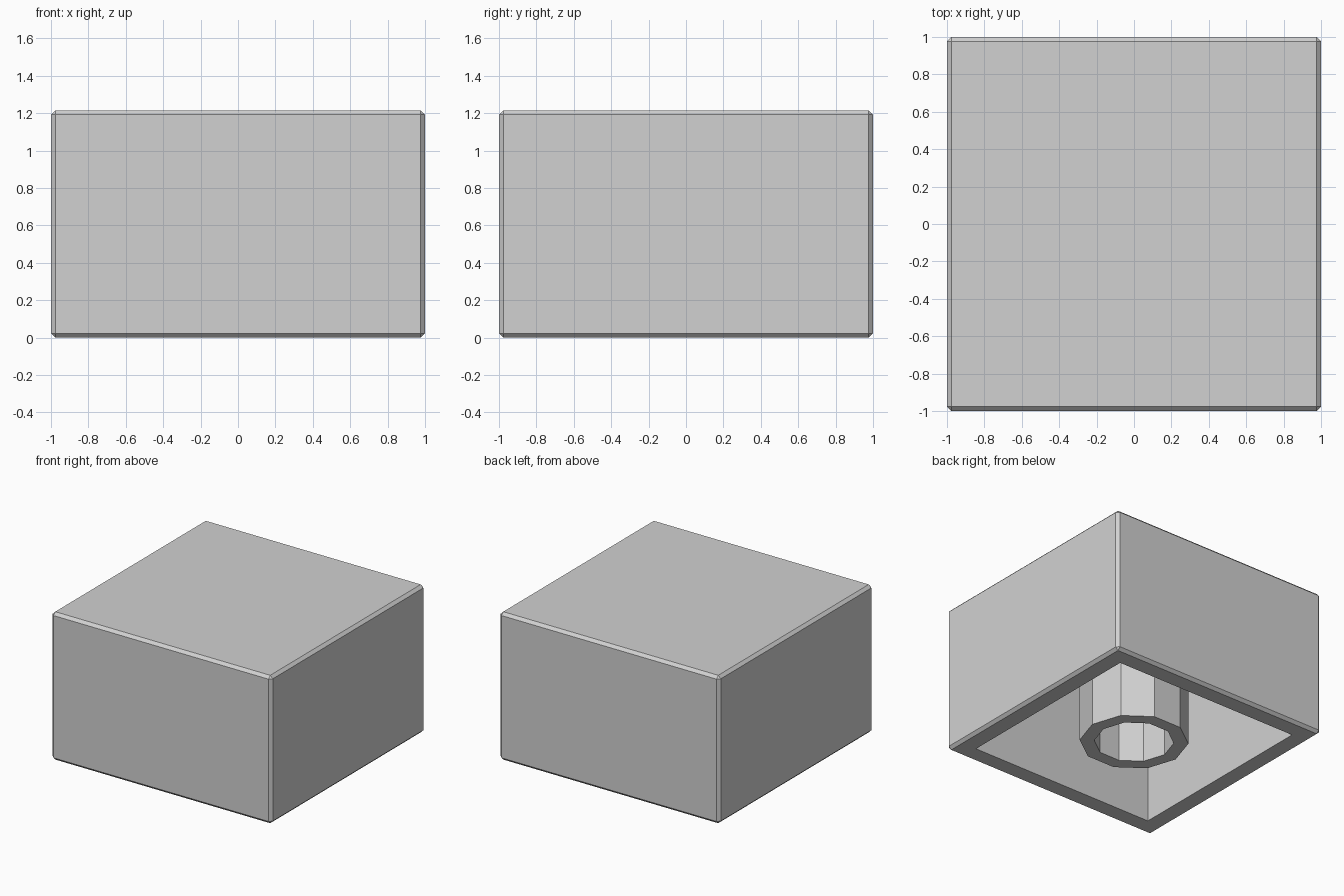
import bpy
import bmesh
from mathutils import Matrix

default_cube = bpy.data.objects.get("Cube")
if default_cube:
    bpy.data.objects.remove(default_cube, do_unlink=True)

WIDTH, HEIGHT = 2.0, 1.215
CHAMFER = 0.023
INNER_HALF = 0.845
CEILING = 1.06
TUBE_OUTER, TUBE_INNER, TUBE_SIDES = 0.41, 0.30, 10

# Single plastic colour
grey = bpy.data.materials.new("light_grey")
grey.use_nodes = True
colour = (0.64, 0.64, 0.64, 1.0)
grey.diffuse_color = colour
grey.node_tree.nodes["Principled BSDF"].inputs["Base Color"].default_value = colour


def add_object(name, bm):
    bmesh.ops.recalc_face_normals(bm, faces=bm.faces)
    mesh = bpy.data.meshes.new(name)
    bm.to_mesh(mesh)
    bm.free()
    mesh.materials.append(grey)
    obj = bpy.data.objects.new(name, mesh)
    bpy.context.collection.objects.link(obj)
    return obj


# Shell: chamfered block, hollowed from the underside
bm = bmesh.new()
bmesh.ops.create_cube(bm, size=1)
bmesh.ops.scale(bm, vec=(WIDTH, WIDTH, HEIGHT), verts=bm.verts)
bmesh.ops.translate(bm, vec=(0, 0, HEIGHT / 2), verts=bm.verts)
bmesh.ops.bevel(bm, geom=bm.edges[:], offset=CHAMFER, segments=1,
                affect='EDGES', profile=0.5)
underside = min(bm.faces, key=lambda f: f.calc_center_median().z)
bmesh.ops.inset_region(bm, faces=[underside], use_even_offset=True,
                       thickness=WIDTH / 2 - CHAMFER - INNER_HALF)
cavity = bmesh.ops.extrude_face_region(bm, geom=[underside])
cavity_verts = [g for g in cavity["geom"] if isinstance(g, bmesh.types.BMVert)]
bmesh.ops.translate(bm, vec=(0, 0, CEILING), verts=cavity_verts)
if underside.is_valid:
    bmesh.ops.delete(bm, geom=[underside], context='FACES_ONLY')
add_object("brick_shell", bm)


# Centre tube: faceted ring reaching from the base to the ceiling
def ring(bm, radius, z):
    step = Matrix.Rotation(6.283185 / TUBE_SIDES, 3, 'Z')
    verts = [bm.verts.new((radius, 0, z))]
    for _ in range(TUBE_SIDES - 1):
        verts.append(bm.verts.new(step @ verts[-1].co))
    return verts


bm = bmesh.new()
loops = [ring(bm, r, z) for r, z in ((TUBE_OUTER, 0), (TUBE_OUTER, CEILING),
                                     (TUBE_INNER, CEILING), (TUBE_INNER, 0))]
for k, loop in enumerate(loops):
    other = loops[(k + 1) % len(loops)]
    for i in range(TUBE_SIDES):
        j = (i + 1) % TUBE_SIDES
        bm.faces.new((loop[i], loop[j], other[j], other[i]))
add_object("centre_tube", bm)
